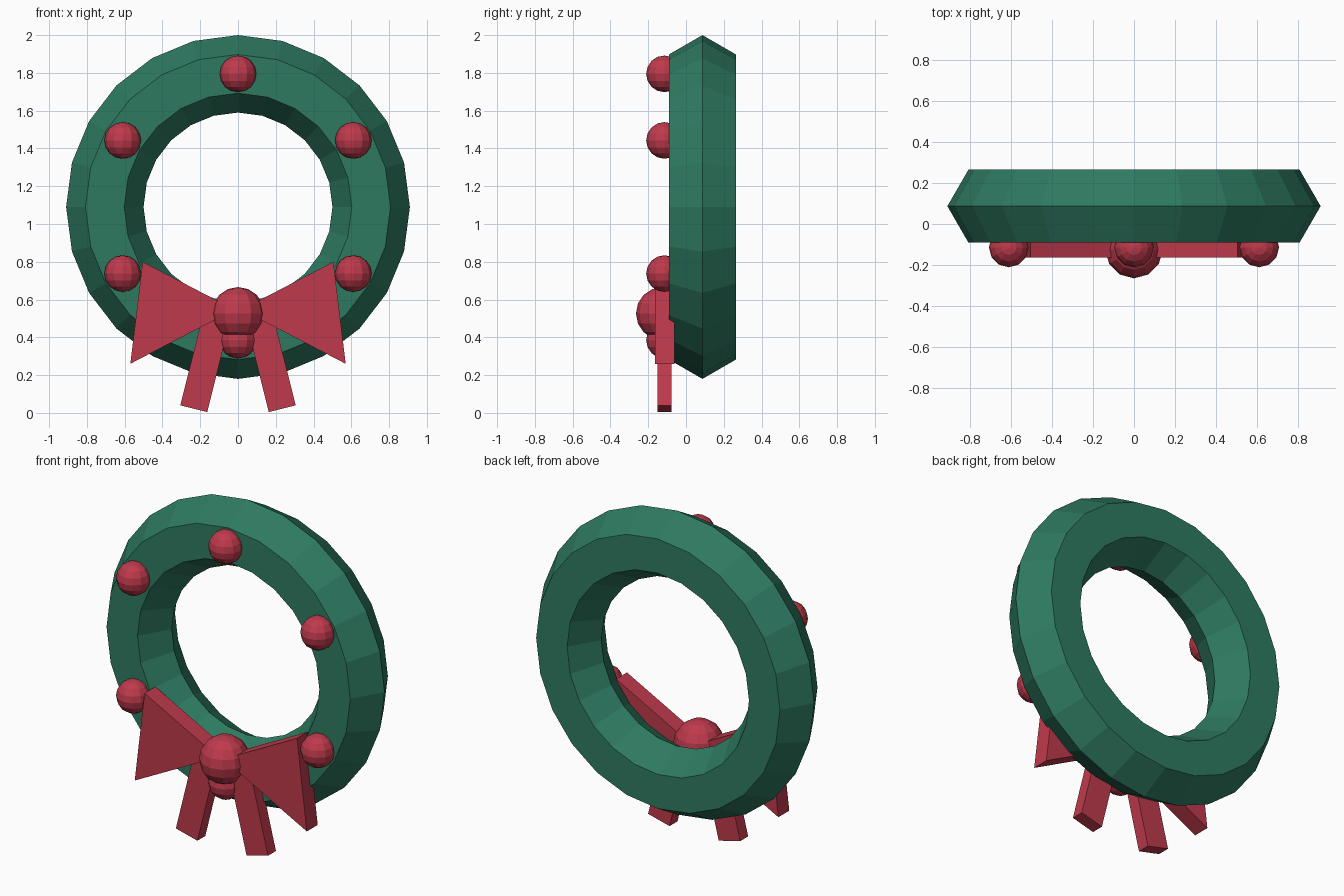
import bpy
import math
from mathutils import Vector

cube = bpy.data.objects.get("Cube")
if cube:
    bpy.data.objects.remove(cube, do_unlink=True)


def make_material(name, rgb):
    mat = bpy.data.materials.new(name)
    mat.use_nodes = True
    mat.diffuse_color = (*rgb, 1)
    mat.node_tree.nodes["Principled BSDF"].inputs["Base Color"].default_value = (*rgb, 1)
    return mat


green = make_material("pine green", (0.027, 0.195, 0.12))
red = make_material("ribbon red", (0.52, 0.042, 0.072))

CENTRE = Vector((0, 0.087, 1.09))
RING = 0.705


def finish(name, mat):
    obj = bpy.context.object
    obj.name = name
    obj.data.materials.append(mat)
    return obj


def ball(name, radius, location):
    bpy.ops.mesh.primitive_uv_sphere_add(segments=12, ring_count=8, radius=radius, location=location)
    return finish(name, red)


def slab(name, outline, front, back):
    """Extrude an x-z outline, listed anticlockwise from the front, along y."""
    n = len(outline)
    verts = [(x, y, z) for y in (front, back) for x, z in outline]
    faces = [tuple(range(n)), tuple(reversed(range(n, 2 * n)))]
    faces += [(i, i + n, (i + 1) % n + n, (i + 1) % n) for i in range(n)]
    mesh = bpy.data.meshes.new(name)
    mesh.from_pydata(verts, [], faces)
    mesh.materials.append(red)
    obj = bpy.data.objects.new(name, mesh)
    bpy.context.collection.objects.link(obj)


# Faceted wreath ring
bpy.ops.mesh.primitive_torus_add(major_segments=24, minor_segments=6, major_radius=RING,
                                 minor_radius=0.205, location=CENTRE,
                                 rotation=(math.pi / 2, 0, 0))
finish("wreath_ring", green)

# Berries spaced evenly round the front
for i in range(6):
    a = math.radians(90 + 60 * i)
    ball(f"berry_{i + 1}", 0.097,
         (RING * math.cos(a), -0.114, CENTRE.z + RING * math.sin(a)))

# Bow knot
ball("bow_knot", 0.14, (0, -0.125, 0.526))

# Bow loops and tails, mirrored about the centre
loop = [(0.04, 0.535), (0.57, 0.26), (0.505, 0.80), (0.04, 0.558)]
foot = Vector((0.234, 0.022))
up = Vector((-math.sin(math.radians(14)), math.cos(math.radians(14))))
across = Vector((up.y, -up.x)) * 0.0735
tail = [foot - across, foot + across, foot + across + up * 0.48, foot - across + up * 0.48]

for side, sign in (("left", 1), ("right", -1)):
    for part, shape, front, back in (("bow_loop", loop, -0.163, -0.06),
                                     ("bow_tail", tail, -0.152, -0.077)):
        outline = [(sign * x, z) for x, z in shape][::sign]
        slab(f"{part}_{side}", outline, front, back)
